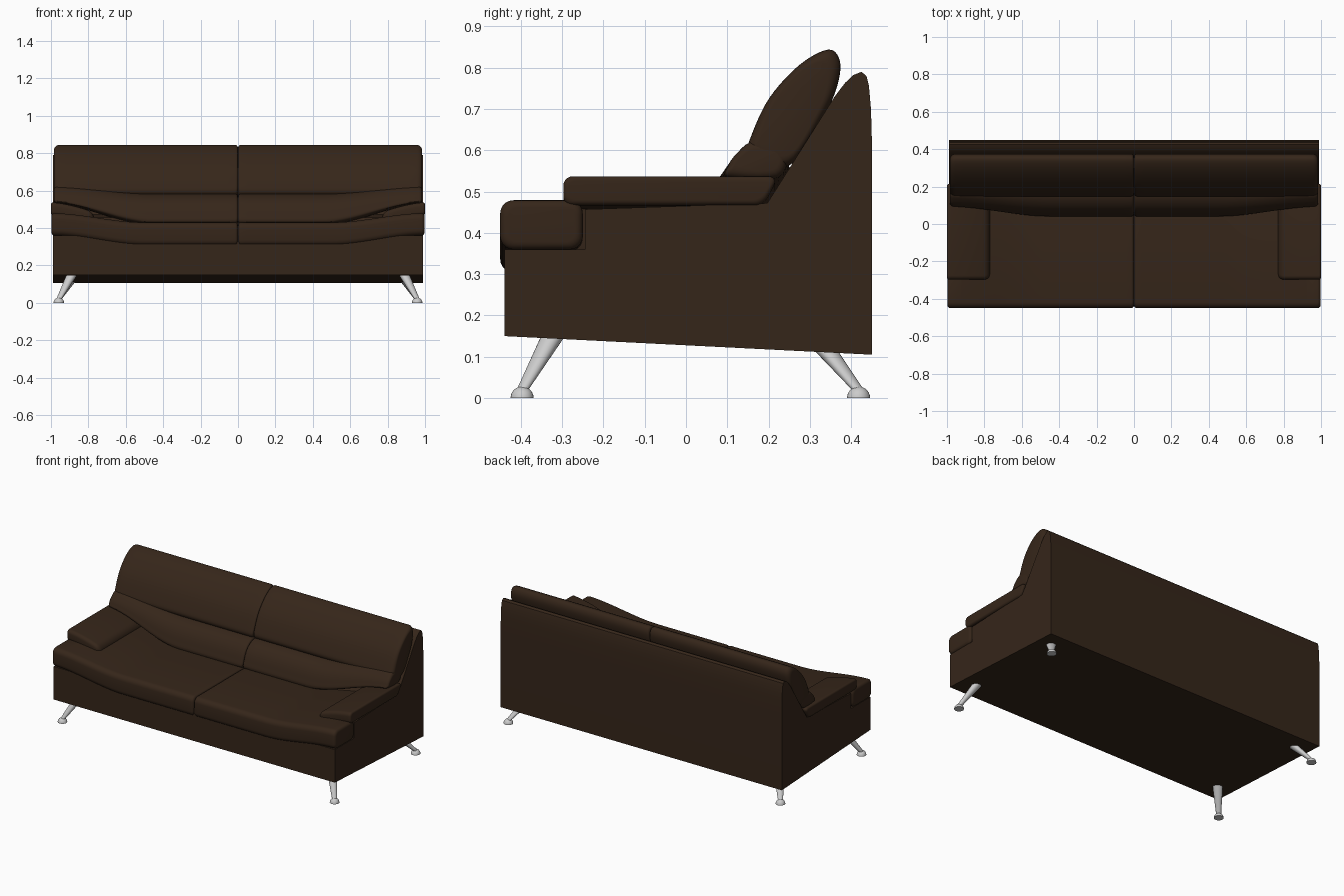
import bpy, bmesh, math
from mathutils import Vector

if "Cube" in bpy.data.objects:
    bpy.data.objects.remove(bpy.data.objects["Cube"])

leather = bpy.data.materials.new("brown_leather")
leather.diffuse_color = (0.036, 0.019, 0.010, 1)
leather.use_nodes = True
leather.node_tree.nodes["Principled BSDF"].inputs["Base Color"].default_value = leather.diffuse_color


def finish(bm, name, mat=leather, mirror=True, bevel=0, angle=40):
    bmesh.ops.recalc_face_normals(bm, faces=bm.faces)
    me = bpy.data.meshes.new(name)
    bm.to_mesh(me)
    bm.free()
    me.shade_smooth()
    me.set_sharp_from_angle(angle=math.radians(angle))
    if mat:
        me.materials.append(mat)
    ob = bpy.data.objects.new(name, me)
    bpy.context.collection.objects.link(ob)
    if mirror:
        m = ob.modifiers.new("mirror", 'MIRROR')
        m.use_mirror_merge = False
    if bevel:
        b = ob.modifiers.new("bevel", 'BEVEL')
        b.width, b.segments = bevel, 2
        b.limit_method = 'ANGLE'
    return ob


def loft(name, x0, x1, section, r0, r1, n=24, **kw):
    """Skin y-z sections along x, with rounded ends of radius r0 and r1."""
    arc = [math.radians(18 * k) for k in range(6)]
    st = [(x0 + r0 * (1 - math.cos(a)), r0 * (1 - math.sin(a))) for a in arc] if r0 else [(x0, 0)]
    a0, a1 = x0 + r0, x1 - r1
    st += [(a0 + (a1 - a0) * i / n, 0) for i in range(1, n)]
    st += [(x1 - r1 * (1 - math.cos(a)), r1 * (1 - math.sin(a))) for a in reversed(arc)] if r1 else [(x1, 0)]
    bm = bmesh.new()
    rings = []
    for x, d in st:
        pts = section(x)
        ys, zs = [p[0] for p in pts], [p[1] for p in pts]
        cy, cz = (min(ys) + max(ys)) / 2, (min(zs) + max(zs)) / 2
        fy = 1 - 2 * d / (max(ys) - min(ys))
        fz = 1 - 2 * d / (max(zs) - min(zs))
        rings.append([bm.verts.new((x, cy + (y - cy) * fy, cz + (z - cz) * fz)) for y, z in pts])
    for a, b in zip(rings, rings[1:]):
        for i in range(len(a)):
            j = (i + 1) % len(a)
            bm.faces.new((a[i], a[j], b[j], b[i]))
    bm.faces.new(rings[0])
    bm.faces.new(rings[-1])
    return finish(bm, name, **kw)


def rrect(y0, y1, z0, z1, r):
    pts = []
    for cy, cz, a0 in ((y1 - r, z1 - r, 0), (y0 + r, z1 - r, 90), (y0 + r, z0 + r, 180), (y1 - r, z0 + r, 270)):
        for k in range(6):
            a = math.radians(a0 + 18 * k)
            pts.append((cy + r * math.cos(a), cz + r * math.sin(a)))
    return pts


def spline(p, steps=5):
    """Closed Catmull-Rom curve through the points."""
    out, n = [], len(p)
    for i in range(n):
        a, b, c, d = (Vector(p[(i + k) % n]) for k in (-1, 0, 1, 2))
        for s in range(steps):
            t = s / steps
            v = 0.5 * (2 * b + (c - a) * t + (2 * a - 5 * b + 4 * c - d) * t * t + (3 * b - a - 3 * c + d) * t ** 3)
            out.append((v.x, v.y))
    return out


def rise(x, start=0.5):
    t = min(1, max(0, (abs(x) - start) / (1 - start)))
    return t * t * (3 - 2 * t)


# Body: base and raked back in one extrusion
body = [(-0.44, 0.15), (-0.44, 0.36), (0.02, 0.36), (0.12, 0.455), (0.197, 0.472),
        (0.36, 0.73), (0.385, 0.763), (0.405, 0.782), (0.425, 0.79), (0.437, 0.78),
        (0.443, 0.757), (0.448, 0.70), (0.45, 0.63), (0.45, 0.105)]
loft("body", -0.99, 0.99, lambda x: body, 0, 0, n=1, mirror=False, angle=30)

# Side panels under the arms
panel = [(-0.245, 0.34), (-0.245, 0.457), (0.197, 0.472), (0.197, 0.34)]
loft("side_panel", 0.90, 0.99, lambda x: panel, 0, 0, n=1)


# Seat cushions, turned up at the outer ends where they narrow to a front roll
def seat(x):
    z = 0.056 * rise(x)
    return rrect(-0.45, 0.15 if x < 0.92 else -0.25, 0.304 + z, 0.43 + z * 0.88, 0.032)


loft("seat_cushion", 0.001, 0.998, seat, 0.014, 0.018, n=36)


# Arm pads, drooping toward the seat
def arm(x):
    u = (1 - x) / 0.23
    z = -0.02 * u - 0.035 * u * u
    pts = rrect(-0.297, 0.205, 0.468 + z, 0.538 + z, 0.022)
    return [(p[0] + (max(0, p[0]) / 0.205) * (p[1] - z - 0.50) * 0.5, p[1]) for p in pts]


loft("arm_pad", 0.77, 1.0, arm, 0.03, 0.012, n=16)

# Lumbar rolls, lifting over the arms
mid = [(0.055, 0.425), (0.052, 0.475), (0.09, 0.545), (0.16, 0.582), (0.25, 0.56), (0.21, 0.425)]
end = [(0.105, 0.536), (0.102, 0.562), (0.125, 0.595), (0.165, 0.622), (0.24, 0.605), (0.225, 0.536)]


def lumbar(x):
    t = rise(x, 0.45)
    return spline([tuple(Vector(a).lerp(Vector(b), t)) for a, b in zip(mid, end)])


loft("lumbar_roll", 0.001, 0.985, lumbar, 0.014, 0.02)

# Back cushions
back = spline([(0.19, 0.56), (0.15, 0.59), (0.158, 0.635), (0.202, 0.727), (0.275, 0.807), (0.345, 0.844),
               (0.373, 0.815), (0.366, 0.755), (0.335, 0.685), (0.26, 0.57)])
loft("back_cushion", 0.001, 0.985, lambda x: back, 0.014, 0.03)


# Splayed tapered metal legs with domed feet
def leg(name, top, foot):
    bm = bmesh.new()
    a, b = Vector(foot) + Vector((0, 0, 0.018)), Vector(top)
    rings = []
    for c, r in ((a, 0.014), (b, 0.029)):
        rings.append([bm.verts.new(c + Vector((r * math.cos(t * math.tau / 24), r * math.sin(t * math.tau / 24), 0)))
                      for t in range(24)])
    for i in range(24):
        j = (i + 1) % 24
        bm.faces.new((rings[0][i], rings[0][j], rings[1][j], rings[1][i]))
    bm.faces.new(rings[0])
    bm.faces.new(rings[1])
    dome = bmesh.ops.create_uvsphere(bm, u_segments=24, v_segments=12, radius=0.028)["verts"]
    low = [v for v in dome if v.co.z < -1e-4]
    bmesh.ops.delete(bm, geom=low, context='VERTS')
    dome = [v for v in dome if v.is_valid]
    bmesh.ops.translate(bm, verts=dome, vec=foot)
    bmesh.ops.holes_fill(bm, edges=[e for e in bm.edges if e.is_boundary], sides=0)
    finish(bm, name, mat=None)


leg("front_leg", (0.888, -0.322, 0.15), (0.958, -0.397, 0))
leg("rear_leg", (0.893, 0.335, 0.12), (0.958, 0.418, 0))
